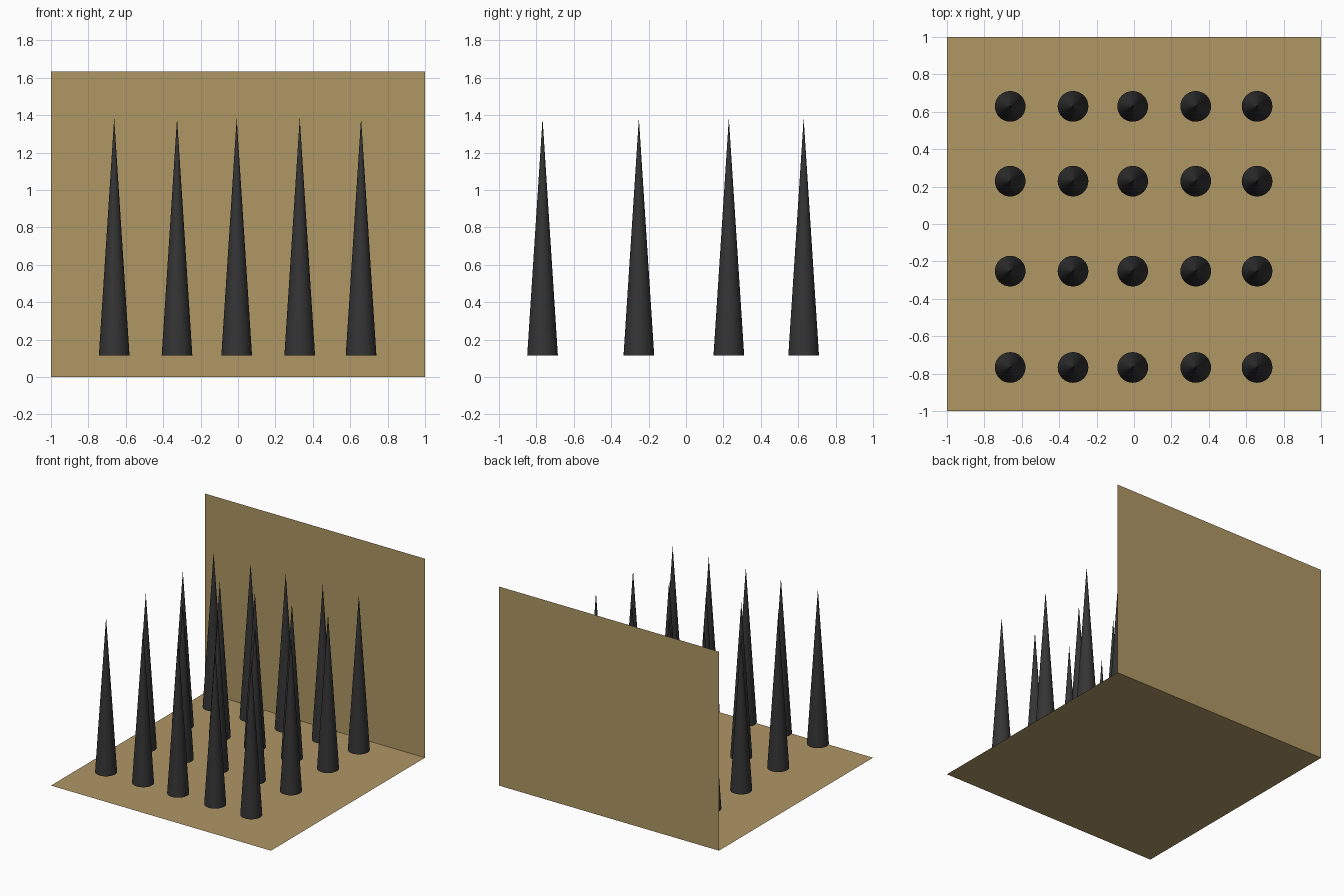
import bpy
import math

if "Cube" in bpy.data.objects:
    bpy.data.objects.remove(bpy.data.objects["Cube"])


def material(name, color):
    mat = bpy.data.materials.new(name)
    mat.diffuse_color = (*color, 1)
    mat.use_nodes = True
    mat.node_tree.nodes["Principled BSDF"].inputs["Base Color"].default_value = mat.diffuse_color
    return mat


SAND = material("sandstone", (0.43, 0.31, 0.13))
IRON = material("dark_iron", (0.035, 0.035, 0.035))
WALL_HEIGHT = 1.635
SPIKE_BASE, SPIKE_TIP, SPIKE_RADIUS = 0.115, 1.385, 0.082


def panel(name, width, height, location, tilt=0):
    bpy.ops.mesh.primitive_plane_add(size=1, location=location, rotation=(tilt, 0, 0))
    ob = bpy.context.object
    ob.name = name
    ob.scale = (width, height, 1)
    ob.data.materials.append(SAND)


# Thin floor and upright back wall
panel("floor", 2, 2, (0, 0, 0))
panel("back_wall", 2, WALL_HEIGHT, (0, 1, WALL_HEIGHT / 2), math.pi / 2)

# Grid of spikes sharing one mesh, hovering just above the floor
bpy.ops.mesh.primitive_cone_add(vertices=32, radius1=SPIKE_RADIUS, radius2=0,
                                depth=SPIKE_TIP - SPIKE_BASE)
spike = bpy.context.object
spike.data.materials.append(IRON)
mesh = spike.data
bpy.data.objects.remove(spike)

for row, y in enumerate((-0.767, -0.252, 0.229, 0.629), 1):
    for col, x in enumerate((-0.662, -0.326, -0.007, 0.33, 0.658), 1):
        ob = bpy.data.objects.new(f"spike_row{row}_col{col}", mesh)
        ob.location = (x, y, (SPIKE_BASE + SPIKE_TIP) / 2)
        bpy.context.collection.objects.link(ob)
